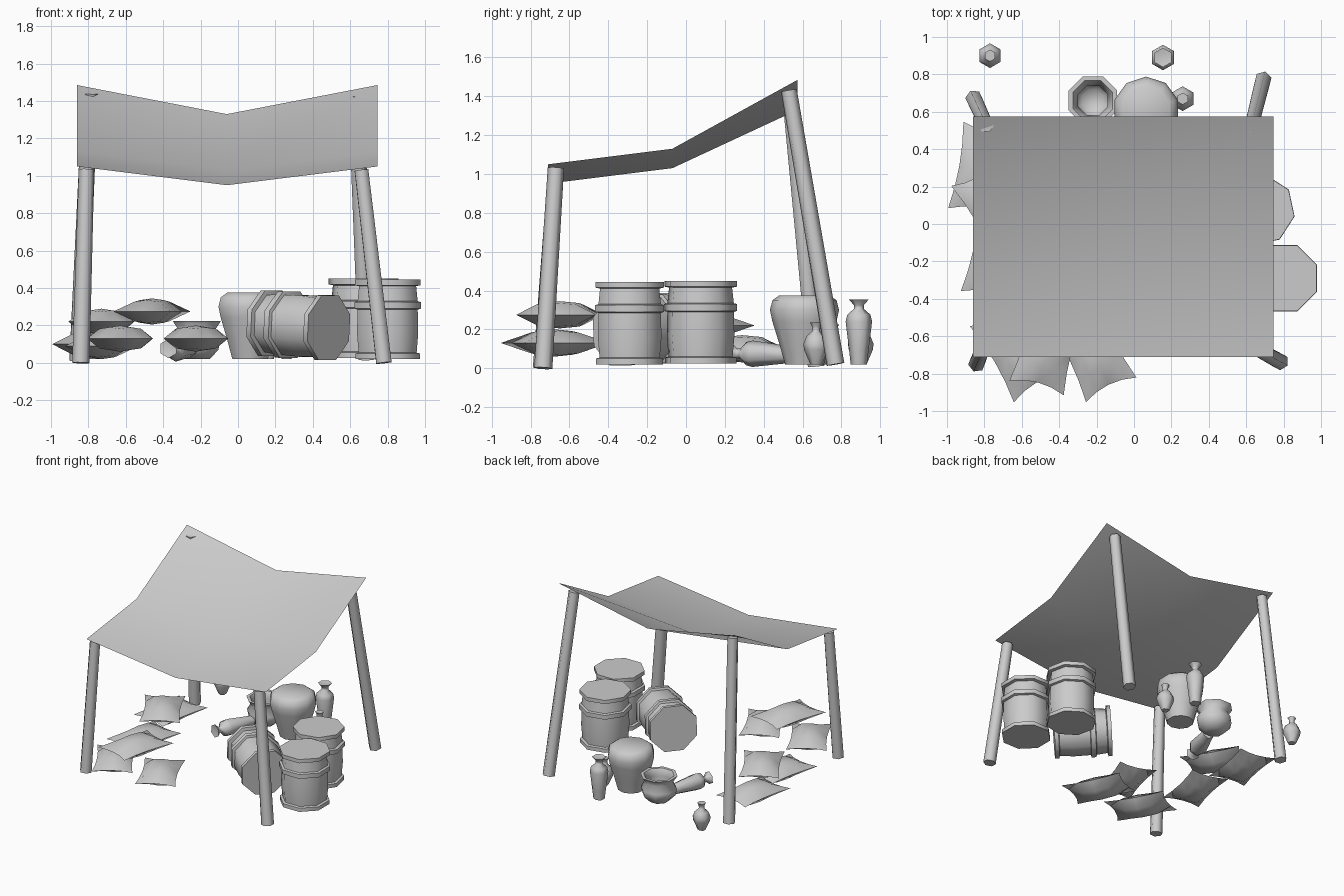
import bpy, bmesh, math
from mathutils import Vector, Matrix

cube = bpy.data.objects.get("Cube")
if cube:
    bpy.data.objects.remove(cube, do_unlink=True)

grey = bpy.data.materials.new("plain grey")
grey.use_nodes = True
COLOUR = (0.6, 0.6, 0.6, 1)
grey.diffuse_color = COLOUR
grey.node_tree.nodes["Principled BSDF"].inputs["Base Color"].default_value = COLOUR


def finish(bm, name, matrix=Matrix(), angle=60, closed=True):
    """Turn a bmesh into a placed, smooth shaded object."""
    if closed:
        bmesh.ops.recalc_face_normals(bm, faces=bm.faces)
    me = bpy.data.meshes.new(name)
    bm.to_mesh(me)
    bm.free()
    me.materials.append(grey)
    ob = bpy.data.objects.new(name, me)
    bpy.context.collection.objects.link(ob)
    ob.matrix_world = matrix
    bpy.ops.object.select_all(action='DESELECT')
    ob.select_set(True)
    bpy.context.view_layer.objects.active = ob
    bpy.ops.object.shade_smooth_by_angle(angle=math.radians(angle))
    return ob


def lathe(name, profile, sides, matrix):
    """Spin (radius, height) points around z and cap both ends."""
    bm = bmesh.new()
    rings = []
    for r, z in profile:
        rings.append([bm.verts.new((r * math.cos(a), r * math.sin(a), z))
                      for a in (math.tau * (i + 0.5) / sides for i in range(sides))])
    for low, high in zip(rings, rings[1:]):
        for i in range(sides):
            j = (i + 1) % sides
            bm.faces.new((low[i], low[j], high[j], high[i]))
    bm.faces.new(rings[0][::-1])
    bm.faces.new(rings[-1])
    return finish(bm, name, matrix)


def aim(location, direction):
    """Matrix that points local z along a direction."""
    turn = Vector(direction).to_track_quat('Z', 'Y').to_matrix().to_4x4()
    return Matrix.Translation(location) @ turn


def at(x, y, z=0.02, turn=0):
    return Matrix.Translation((x, y, z)) @ Matrix.Rotation(math.radians(turn), 4, 'Z')


# Sagging cloth roof, two by two panels
bm = bmesh.new()
rows = []
for y, z, sag in ((-0.71, 1.05, 0.1), (-0.07, 1.13, 0.1), (0.575, 1.485, 0.155)):
    rows.append([bm.verts.new((x, y, z - drop))
                 for x, drop in ((-0.86, 0), (-0.06, sag), (0.745, 0))])
for a, b in zip(rows, rows[1:]):
    for i in range(2):
        bm.faces.new((a[i], a[i + 1], b[i + 1], b[i]))
finish(bm, "cloth_roof", closed=False)

# Leaning posts: foot and top
posts = {
    "front_right_post": ((-0.84, -0.745, 0.0), (-0.81, -0.67, 1.035)),
    "front_left_post": ((0.78, -0.735, 0.0), (0.66, -0.67, 1.03)),
    "back_left_post": ((0.69, 0.77, 0.02), (0.63, 0.53, 1.43)),
    "back_right_post": ((-0.855, 0.67, 0.01), (-0.79, 0.53, 1.44)),
}
for name, (foot, top) in posts.items():
    foot, top = Vector(foot), Vector(top)
    lathe(name, [(0.047, 0), (0.042, (top - foot).length)], 6, aim(foot, top - foot))

# Barrels with rims and one raised hoop
barrel = [(0.165, 0), (0.187, 0), (0.187, 0.03), (0.168, 0.035), (0.177, 0.14), (0.174, 0.265),
          (0.192, 0.27), (0.192, 0.305), (0.174, 0.31), (0.165, 0.39), (0.19, 0.395),
          (0.19, 0.425), (0.165, 0.425)]
lathe("front_barrel", barrel, 8, at(0.8, -0.29))
lathe("rear_barrel", barrel, 8, at(0.67, 0.075, 0.025, 12))
axis = Vector((-0.76, 0.64, 0.06)).normalized()
lathe("lying_barrel", barrel, 8, aim(Vector((0.325, -0.21, 0.2)) - axis * 0.21, axis))

# Large closed jar
jar = [(0.1, 0), (0.128, 0.1), (0.165, 0.22), (0.178, 0.28), (0.165, 0.33), (0.13, 0.355)]
lathe("large_jar", jar, 10, at(0.065, 0.61))

# Open bowl with a hollow inside
bowl = [(0.075, 0), (0.125, 0.05), (0.135, 0.1), (0.105, 0.155), (0.14, 0.205),
        (0.115, 0.205), (0.085, 0.155), (0.11, 0.1), (0.06, 0.03)]
lathe("open_bowl", bowl, 8, at(-0.22, 0.66))

# Slim vases, one standing and one on its side
vase = [(0.042, 0), (0.05, 0.07), (0.068, 0.22), (0.06, 0.255), (0.026, 0.285),
        (0.026, 0.305), (0.052, 0.335), (0.03, 0.33)]
lathe("standing_vase", vase, 6, at(0.155, 0.89))
lathe("lying_vase", vase, 6, aim((-0.26, 0.55, 0.07), (-0.33, -0.94, 0.02)))

# Small bottles
bottle = [(0.03, 0), (0.062, 0.075), (0.066, 0.105), (0.05, 0.145), (0.02, 0.17),
          (0.022, 0.195), (0.032, 0.215), (0.012, 0.215)]
lathe("left_bottle", bottle, 6, at(0.26, 0.67))
lathe("right_bottle", bottle, 6, at(-0.77, 0.9))


def pillow(name, x, y, z, turn):
    """Stuffed pillow with pinched sides and pointed corners."""
    n, width, length, half = 4, 0.15, 0.235, 0.07
    bm = bmesh.new()
    sheets = []
    for side in (1, -1):
        grid = {}
        for i in range(n + 1):
            for j in range(n + 1):
                u, v = 2 * i / n - 1, 2 * j / n - 1
                puff = math.sqrt((1 - u * u) * (1 - v * v))
                grid[i, j] = bm.verts.new((u * width * (0.87 + 0.13 * v * v),
                                           v * length * (0.87 + 0.13 * u * u),
                                           side * half * puff))
        for i in range(n):
            for j in range(n):
                bm.faces.new((grid[i, j], grid[i + 1, j], grid[i + 1, j + 1], grid[i, j + 1]))
    bmesh.ops.remove_doubles(bm, verts=bm.verts, dist=0.0005)
    finish(bm, name, at(x, y, z, turn), 50)


# Pillows, stacked in two piles
for name, *place in (
        ("side_pillow", -0.805, 0.29, 0.1, -10),
        ("side_low_pillow", -0.73, -0.16, 0.09, -12),
        ("side_top_pillow", -0.73, 0.075, 0.22, 30),
        ("front_low_pillow", -0.63, -0.675, 0.13, 30),
        ("front_top_pillow", -0.46, -0.65, 0.275, -15),
        ("front_single_pillow", -0.225, -0.675, 0.13, 26)):
    pillow(name, *place)
